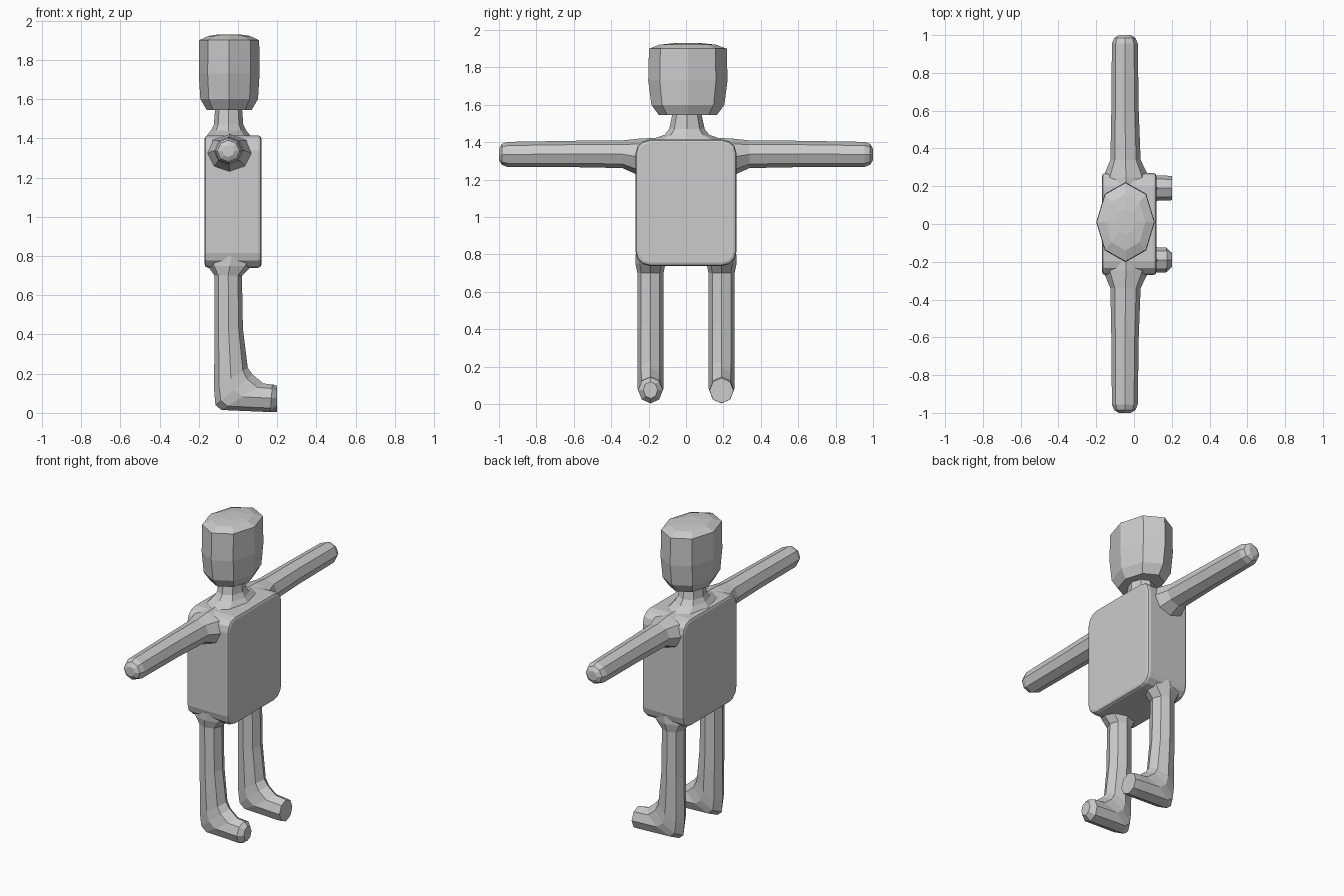
import bpy, bmesh
from math import sin, cos, pi
from mathutils import Vector

if "Cube" in bpy.data.objects:
    bpy.data.objects.remove(bpy.data.objects["Cube"])


def finish(name, bm):
    bmesh.ops.recalc_face_normals(bm, faces=bm.faces)
    mesh = bpy.data.meshes.new(name)
    bm.to_mesh(mesh)
    bm.free()
    ob = bpy.data.objects.new(name, mesh)
    bpy.context.collection.objects.link(ob)
    return ob


def loft(name, rings, sides=8):
    """Skin rings given as (centre, half-axis u, half-axis v); cap both ends."""
    bm = bmesh.new()
    loops = []
    for c, u, v in rings:
        c, u, v = Vector(c), Vector(u), Vector(v)
        loops.append([bm.verts.new(c + u * cos(2 * pi * i / sides) + v * sin(2 * pi * i / sides))
                      for i in range(sides)])
    for a, b in zip(loops, loops[1:]):
        for i in range(sides):
            j = (i + 1) % sides
            bm.faces.new((a[i], a[j], b[j], b[i]))
    bm.faces.new(loops[0])
    bm.faces.new(loops[-1])
    return finish(name, bm)


def upright(name, levels, cx, cy):
    """Stack of horizontal octagons: (z, half width x, half width y)."""
    return loft(name, [((cx, cy, z), (rx, 0, 0), (0, ry, 0)) for z, rx, ry in levels])


# Head and neck
upright("head", [(1.545, .115, .155), (1.60, .147, .195), (1.73, .155, .212),
                 (1.90, .153, .208), (1.922, .105, .15), (1.93, .05, .07)], -.045, .01)
upright("neck", [(1.38, .12, .25), (1.415, .11, .19), (1.44, .09, .12),
                 (1.47, .075, .095), (1.56, .068, .076)], -.048, .005)

# Torso: slab with rounded outline and a soft rim
bm = bmesh.new()
bmesh.ops.create_cube(bm, size=1)
for v in bm.verts:
    v.co = Vector((v.co.x * .29 - .025, v.co.y * .54, v.co.z * .675 + 1.077))
long_edges = [e for e in bm.edges if abs(e.verts[0].co.x - e.verts[1].co.x) > .1]
bmesh.ops.bevel(bm, geom=long_edges, offset=.075, segments=3, profile=.5, affect='EDGES')
torso = finish("torso", bm)
rim = torso.modifiers.new("rim", 'BEVEL')
rim.width, rim.segments = .018, 2
rim.limit_method, rim.angle_limit = 'ANGLE', 1.0

# Arms: (distance from centre, z low, z high, x low, x high)
ARM = [(.12, 1.16, 1.425, -.165, .08), (.245, 1.22, 1.42, -.165, .08),
       (.34, 1.262, 1.41, -.125, .035), (.60, 1.267, 1.408, -.12, .025),
       (.955, 1.268, 1.402, -.117, .02), (.985, 1.28, 1.39, -.105, .008),
       (1.0, 1.305, 1.365, -.08, -.018)]
# Legs: front/top point (x, z), back/bottom point (x, z), half width in y
LEG = [((.10, .80), (-.165, .80), .08), ((.07, .75), (-.155, .75), .08),
       ((.02, .70), (-.12, .70), .07), ((.025, .43), (-.12, .40), .07),
       ((.05, .23), (-.122, .12), .07), ((.075, .195), (-.115, .04), .07),
       ((.13, .15), (-.085, .015), .069), ((.175, .145), (.165, .004), .066)]

for side, label in ((1, "left"), (-1, "right")):
    loft(label + "_arm", [(((x0 + x1) / 2, side * y, (z0 + z1) / 2),
                           ((x1 - x0) / 2, 0, 0), (0, 0, (z1 - z0) / 2))
                          for y, z0, z1, x0, x1 in ARM])
    # One foot ends in a flat cap, the other in a narrowed toe
    toe = ((.2, .14), (.2, .005), .064) if side > 0 else ((.2, .12), (.2, .03), .038)
    loft(label + "_leg", [(((a[0] + b[0]) / 2, side * .19, (a[1] + b[1]) / 2),
                           ((a[0] - b[0]) / 2, 0, (a[1] - b[1]) / 2), (0, w, 0))
                          for a, b, w in LEG + [toe]])
